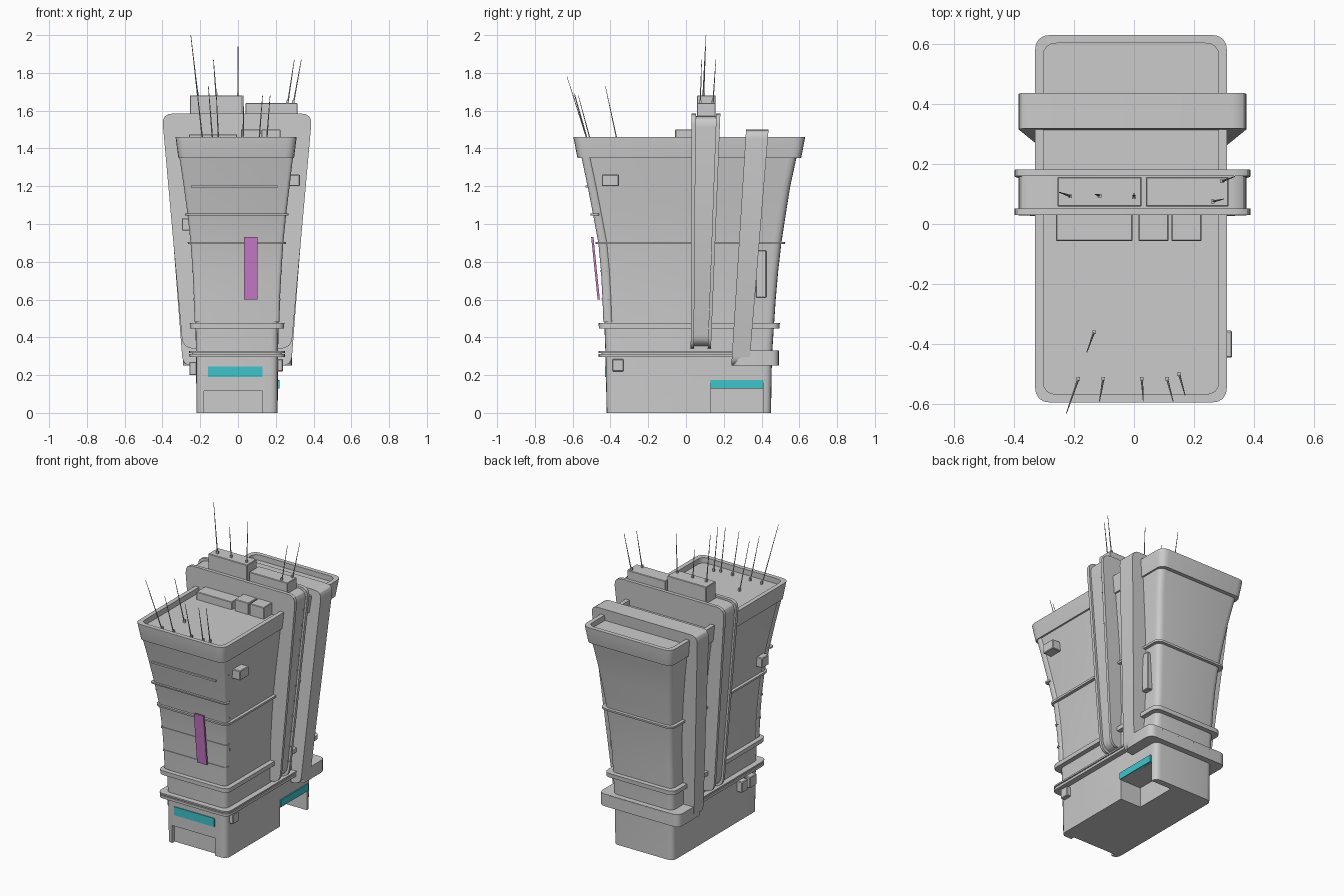
import bpy, bmesh, math
from mathutils import Vector

if "Cube" in bpy.data.objects:
    bpy.data.objects.remove(bpy.data.objects["Cube"])


def make(name, bm, color=None):
    bmesh.ops.recalc_face_normals(bm, faces=bm.faces)
    me = bpy.data.meshes.new(name)
    bm.to_mesh(me)
    bm.free()
    ob = bpy.data.objects.new(name, me)
    bpy.context.collection.objects.link(ob)
    if color:
        m = bpy.data.materials.new(name + "_colour")
        m.diffuse_color = color
        m.use_nodes = True
        m.node_tree.nodes["Principled BSDF"].inputs["Base Color"].default_value = m.diffuse_color
        me.materials.append(m)
    return ob


def loft(name, rings, color=None):
    """Skin a stack of equal-length point rings and cap both ends."""
    bm = bmesh.new()
    loops = [[bm.verts.new(p) for p in r] for r in rings]
    n = len(loops[0])
    for a, b in zip(loops, loops[1:]):
        for i in range(n):
            bm.faces.new((a[i], a[(i + 1) % n], b[(i + 1) % n], b[i]))
    bm.faces.new(loops[0][::-1])
    bm.faces.new(loops[-1])
    return make(name, bm, color)


def box(name, x, y, z, color=None, bevel=0):
    bm = bmesh.new()
    bmesh.ops.create_cube(bm, size=1)
    for v in bm.verts:
        v.co = [(a + b) / 2 + c * (b - a) for (a, b), c in zip((x, y, z), v.co)]
    if bevel:
        bmesh.ops.bevel(bm, geom=bm.edges[:], offset=bevel, segments=1, affect='EDGES')
    return make(name, bm, color)


def rounded(corners, r, seg=4):
    """Round the corners of a 2D polygon."""
    out, n = [], len(corners)
    for i in range(n):
        p, a, b = (Vector(corners[k % n]) for k in (i, i - 1, i + 1))
        s, e = p + (a - p).normalized() * r, p + (b - p).normalized() * r
        for k in range(seg + 1):
            t = k / seg
            out.append(s * (1 - t) ** 2 + p * 2 * t * (1 - t) + e * t * t)
    return out


def rect_ring(z, x0, x1, y0, y1, r):
    return [(p.x, p.y, z) for p in rounded([(x0, y0), (x1, y0), (x1, y1), (x0, y1)], r)]


# tower outline: z, left, right, front, back
PROFILE = [(0, -.22, .21, -.42, .45), (.3, -.222, .212, -.426, .455),
           (.6, -.228, .217, -.437, .475), (.75, -.235, .225, -.445, .488),
           (.9, -.246, .235, -.459, .505), (1.05, -.262, .25, -.487, .528),
           (1.2, -.282, .268, -.516, .552), (1.36, -.306, .287, -.55, .587)]


def dims(z, g=0):
    for a, b in zip(PROFILE, PROFILE[1:]):
        if z <= b[0]:
            break
    t = (z - a[0]) / (b[0] - a[0])
    d = [p + (q - p) * t for p, q in zip(a[1:], b[1:])]
    return d[0] - g, d[1] + g, d[2] - g, d[3] + g


# flared tower body
body = loft("tower_body", [rect_ring(z, *dims(z), .04) for z in
                           (0, .3, .45, .6, .75, .9, .98, 1.05, 1.12, 1.2, 1.28, 1.36)])
# parapet with sunken roof
rim = (-.33, .31, -.595, .63)
inner = (-.302, .282, -.567, .602)
loft("roof_parapet", [rect_ring(1.35, -.316, .297, -.575, .61, .05), rect_ring(1.455, *rim, .055),
                      rect_ring(1.46, *rim, .055), rect_ring(1.46, *inner, .045),
                      rect_ring(1.425, *inner, .045)])

# doorway recesses
for name, x, y, z in (("side_cut", (.06, .4), (.13, .41), (-.1, .13)),
                      ("front_cut", (-.18, .13), (-.6, -.395), (-.1, .115))):
    cut = box(name, x, y, z)
    cut.hide_render = True
    mod = body.modifiers.new(name, 'BOOLEAN')
    mod.operation, mod.solver, mod.object = 'DIFFERENCE', 'EXACT', cut
    bpy.context.view_layer.objects.active = body
    bpy.ops.object.modifier_apply(modifier=name)
    bpy.data.objects.remove(cut)

# ledges wrapping the whole tower
for name, z0, z1, g in (("lower_ledge", .295, .312, .036), ("lower_ledge_cap", .318, .328, .036),
                        ("lower_ledge_core", .3, .325, .022), ("middle_ledge", .448, .475, .03),
                        ("upper_ledge", .893, .906, .02)):
    loft(name, [rect_ring(z, *dims(z, g), .045) for z in (z0, z1)])


# front cladding and its ribs
def front_ring(z, g, depth):
    x0, x1, y0, _ = dims(z, g)
    return rect_ring(z, x0, x1, y0, y0 + depth, .02)


loft("front_cladding", [front_ring(z, .005, .05) for z in (.48, .6, .75, .9, 1.05, 1.2, 1.36)])
for i, (z, g) in enumerate(((.6, .009), (.75, .009), (1.05, .018))):
    loft(f"front_rib_{i}", [front_ring(z + d, g, .045) for d in (-.005, .005)])
box("front_rib_top", (-.25, .21), (-.533, -.5), (1.194, 1.204))


# hoop slabs crossing over the tower
def hoop(name, z0, z1, w0, w1, front, back, inset=0, r=.06):
    pts = rounded([(-w0 + inset, z0 + inset), (w0 - inset, z0 + inset),
                   (w1 - inset, z1 - inset), (-w1 + inset, z1 - inset)], r)
    lerp = lambda e, z: e[0] + (e[1] - e[0]) * (z - z0) / (z1 - z0)
    return loft(name, [[(p.x - .005, lerp(e, p.y), p.y) for p in pts] for e in (front, back)])


hoop("main_hoop_core", .34, 1.585, .287, .398, (.035, .05), (.12, .16), .013)
hoop("main_hoop_front_flange", .34, 1.585, .287, .398, (.025, .03), (.042, .052))
hoop("main_hoop_back_flange", .34, 1.585, .287, .398, (.115, .16), (.132, .182))
hoop("rear_hoop", .25, 1.5, .287, .383, (.24, .318), (.335, .437), 0, .05)
foot = rounded([(-.292, .25), (.285, .25), (.285, .492), (-.292, .492)], .045)
loft("rear_hoop_foot", [[(p.x, p.y, z) for p in foot] for z in (.25, .33)])

# rivets along the main hoop edges
for s in (-1, 1):
    for i in range(11):
        z = .45 + i * .1
        x = s * (.287 + .111 * (z - .34) / 1.245 - .013) - .005
        y = .113 + .035 * (z - .34) / 1.245
        box("hoop_rivet", (x - .005, x + .005), (y - .004, y + .004), (z - .005, z + .005))

# roof machinery
for name, x, y, z in (("hoop_unit_left", (-.255, .025), (.058, .157), (1.56, 1.68)),
                      ("hoop_unit_right", (.04, .315), (.058, .157), (1.56, 1.64)),
                      ("roof_unit_long", (-.26, -.005), (-.057, .035), (1.42, 1.475)),
                      ("roof_unit_a", (.015, .115), (-.057, .035), (1.42, 1.5)),
                      ("roof_unit_b", (.125, .225), (-.057, .035), (1.42, 1.5))):
    box(name, x, y, z, bevel=.003)

# wall boxes
for name, x, y, z in (("wall_box_right_top", (.25, .327), (-.445, -.355), (1.2, 1.262)),
                      ("wall_box_right_low", (.2, .238), (-.39, -.33), (.22, .285)),
                      ("wall_box_left_top", (-.297, -.24), (-.43, -.36), (.965, 1.03)),
                      ("wall_box_left_low_a", (-.258, -.2), (-.36, -.29), (.2, .27)),
                      ("wall_box_left_low_b", (-.258, -.2), (-.27, -.21), (.2, .27)),
                      ("wall_duct_right", (.2, .25), (.37, .425), (.61, .86))):
    box(name, x, y, z, bevel=.004)

# antennas: base, tip
ANTENNAS = [((-.185, -.515, 1.42), (-.225, -.63, 1.78)), ((-.102, -.515, 1.42), (-.115, -.59, 1.69)),
            ((.026, -.515, 1.42), (.031, -.59, 1.68)), ((.11, -.515, 1.42), (.13, -.59, 1.68)),
            ((.15, -.5, 1.42), (.17, -.57, 1.68)), ((-.133, -.36, 1.42), (-.157, -.427, 1.73)),
            ((-.212, .093, 1.67), (-.25, .106, 2.0)), ((-.115, .094, 1.67), (-.13, .099, 1.87)),
            ((0, .09, 1.67), (0, .102, 1.94)), ((.292, .142, 1.63), (.335, .158, 1.87)),
            ((.262, .075, 1.63), (.298, .083, 1.87))]
for i, (a, b) in enumerate(ANTENNAS):
    rings = []
    for p, r in ((a, .004), (b, .0015)):
        rings.append([(p[0] + r * math.cos(k * math.pi / 3), p[1] + r * math.sin(k * math.pi / 3), p[2])
                      for k in range(6)])
    loft(f"antenna_{i}", rings)
    box(f"antenna_socket_{i}", (a[0] - .006, a[0] + .006), (a[1] - .006, a[1] + .006), (a[2], a[2] + .025))

# coloured signs
PURPLE, TEAL = (.6, .2, .6, 1), (.05, .55, .6, 1)
loft("vertical_sign", [[(x, y + d, z) for x, d in ((.033, 0), (.102, 0), (.102, .012), (.033, .012))]
                       for y, z in ((-.468, .6), (-.502, .93))], PURPLE)
box("front_sign", (-.16, .13), (-.43, -.41), (.19, .245), TEAL)
box("side_sign", (.195, .219), (.13, .41), (.13, .175), TEAL)

# smooth shading with crisp edges
bpy.ops.object.select_all(action='SELECT')
bpy.context.view_layer.objects.active = body
bpy.ops.object.shade_smooth_by_angle(angle=math.radians(30))
